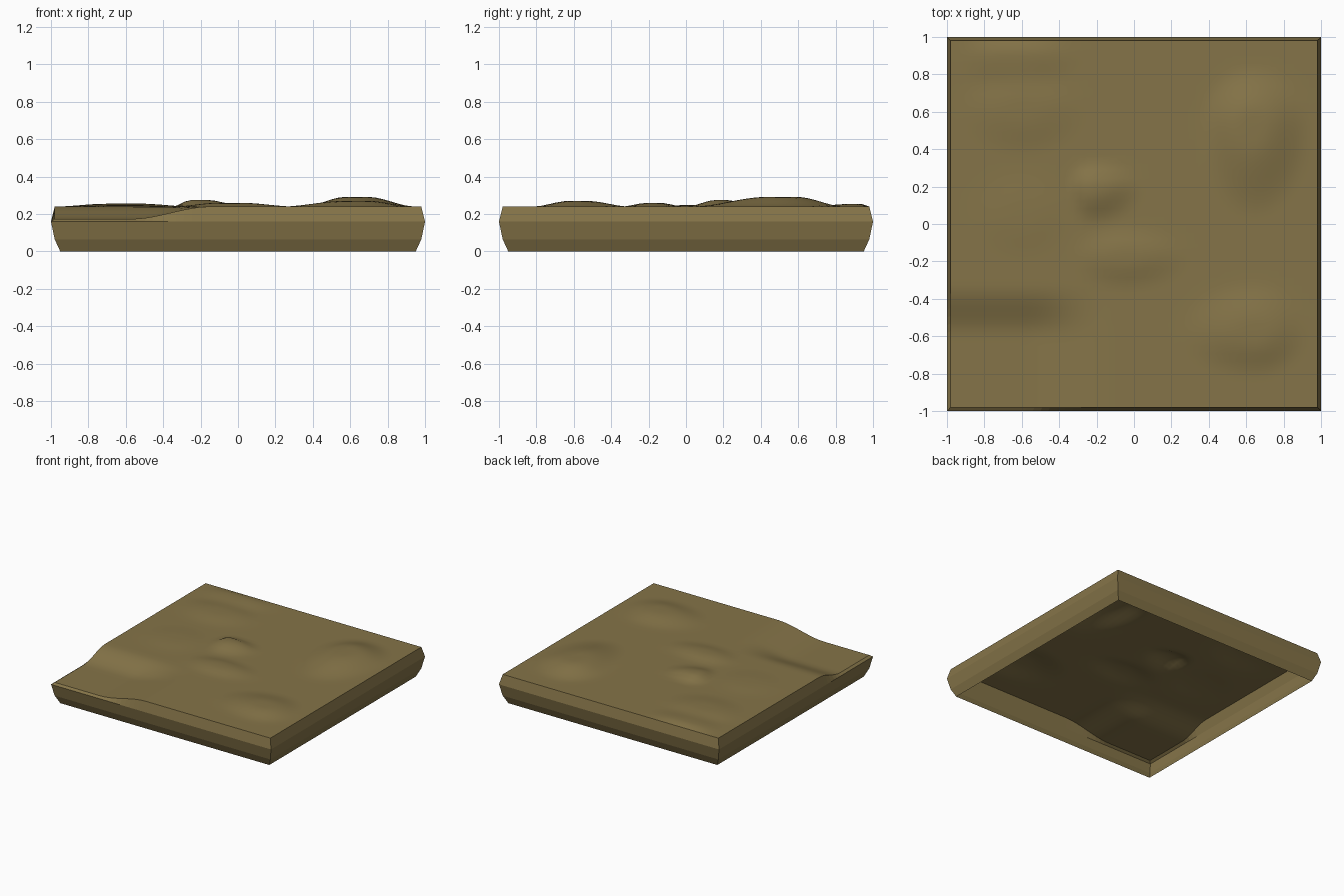
import bpy, bmesh, math

if "Cube" in bpy.data.objects:
    bpy.data.objects.remove(bpy.data.objects["Cube"])

N = 48
TOP, EDGE = 0.24, 0.98

# (x, y, radius -x, radius +x, radius -y, radius +y, height) of each soft mound
MOUNDS = [
    (0.63, 0.53, 0.28, 0.32, 0.50, 0.32, 0.052),
    (0.65, -0.58, 0.42, 0.28, 0.24, 0.28, 0.030),
    (-0.23, 0.20, 0.12, 0.28, 0.20, 0.13, 0.036),
    (-0.05, -0.17, 0.30, 0.36, 0.18, 0.16, 0.020),
    (-0.60, 0.62, 0.36, 0.36, 0.26, 0.20, 0.016),
    (-0.65, 0.92, 0.33, 0.40, 0.22, 0.06, 0.015),
    (-0.60, 0.05, 0.30, 0.28, 0.25, 0.25, 0.008),
]


def smooth(t):
    t = max(0.0, min(1.0, t))
    return t * t * (3 - 2 * t)


def height(x, y):
    z = TOP
    for cx, cy, xl, xr, yl, yr, h in MOUNDS:
        dx = (x - cx) / (xr if x > cx else xl)
        dy = (y - cy) / (yr if y > cy else yl)
        z += h * smooth(1.25 * (1 - math.hypot(dx, dy)))
    # sunken front left corner
    z -= 0.066 * smooth((-0.15 - x) / 0.42) * smooth((-0.33 - y) / 0.27)
    return z


bm = bmesh.new()

# rolling top surface
grid = []
for j in range(N + 1):
    y = EDGE * (2 * j / N - 1)
    grid.append([bm.verts.new((EDGE * (2 * i / N - 1), y, height(EDGE * (2 * i / N - 1), y)))
                 for i in range(N + 1)])
for j in range(N):
    for i in range(N):
        f = bm.faces.new((grid[j][i], grid[j][i + 1], grid[j + 1][i + 1], grid[j + 1][i]))
        f.smooth = True

# rim of the top, counter-clockwise
rim = ([grid[0][i] for i in range(N)] + [grid[j][N] for j in range(N)]
       + [grid[N][i] for i in range(N, 0, -1)] + [grid[j][0] for j in range(N, 0, -1)])

# bulging side walls, open underneath
prev = rim
for half, z in ((1.0, 0.16), (0.98, 0.065), (0.95, 0.0)):
    ring = [bm.verts.new((v.co.x / EDGE * half, v.co.y / EDGE * half, z)) for v in rim]
    for k in range(len(ring)):
        n = (k + 1) % len(ring)
        bm.faces.new((prev[k], ring[k], ring[n], prev[n]))
    prev = ring

# crisp edge between top and walls
for a, b in zip(rim, rim[1:] + rim[:1]):
    bm.edges.get((a, b)).smooth = False

mesh = bpy.data.meshes.new("ground_tile")
bm.to_mesh(mesh)
bm.free()
tile = bpy.data.objects.new("ground_tile", mesh)
bpy.context.collection.objects.link(tile)

mat = bpy.data.materials.new("dry_earth")
mat.diffuse_color = (0.235, 0.175, 0.065, 1)
mat.use_nodes = True
mat.node_tree.nodes["Principled BSDF"].inputs["Base Color"].default_value = mat.diffuse_color
mesh.materials.append(mat)
